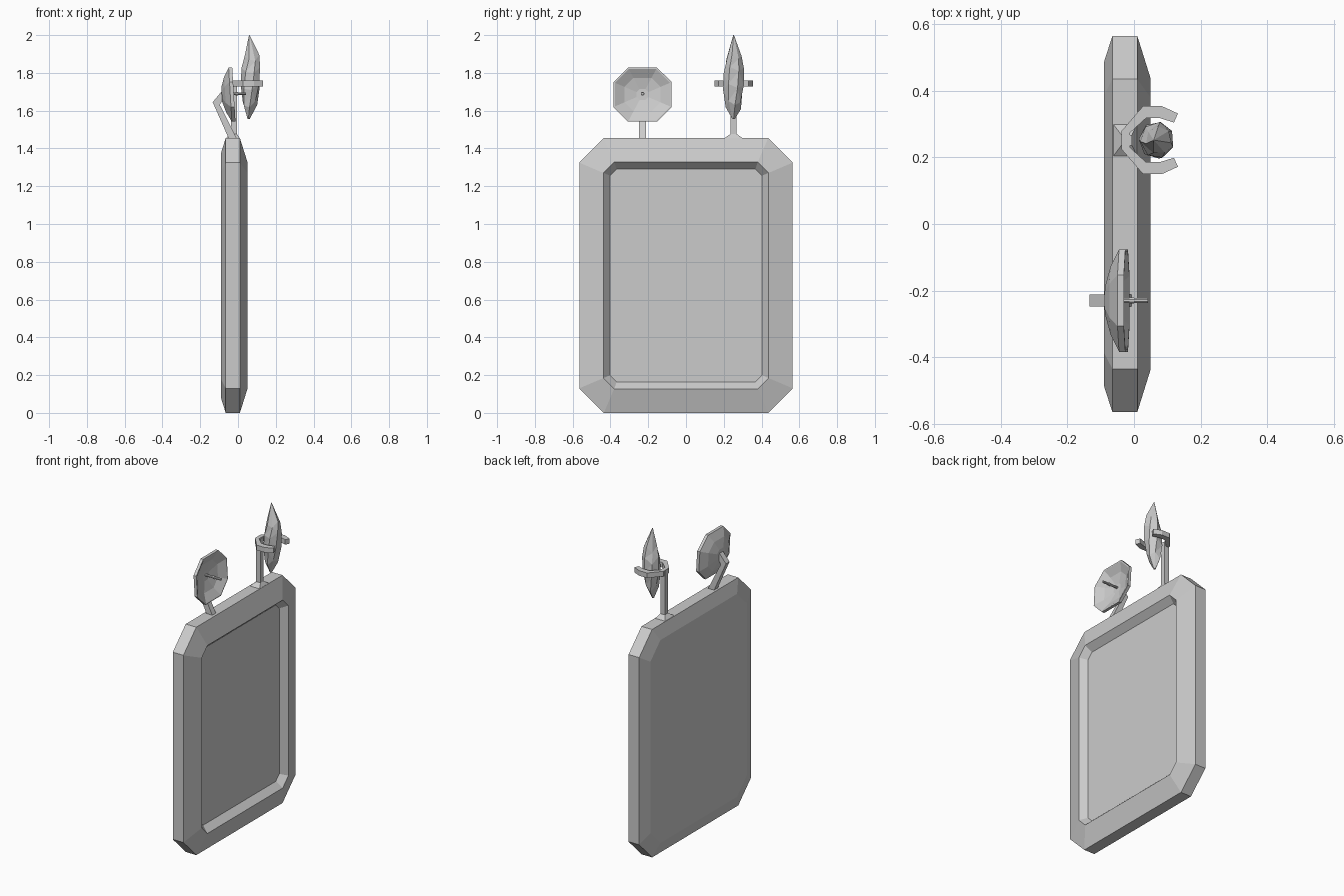
import bpy, bmesh, math
from mathutils import Vector

if "Cube" in bpy.data.objects:
    bpy.data.objects.remove(bpy.data.objects["Cube"])


def loft(name, rings, closed_ends=True):
    """Skin a list of equal-length point loops and cap both ends."""
    bm = bmesh.new()
    loops = [[bm.verts.new(p) for p in r] for r in rings]
    n = len(loops[0])
    for a, b in zip(loops, loops[1:]):
        for i in range(n):
            j = (i + 1) % n
            bm.faces.new((a[i], a[j], b[j], b[i]))
    bm.faces.new(loops[0][::-1])
    bm.faces.new(loops[-1])
    bmesh.ops.remove_doubles(bm, verts=bm.verts, dist=1e-5)
    bmesh.ops.recalc_face_normals(bm, faces=bm.faces)
    me = bpy.data.meshes.new(name)
    bm.to_mesh(me)
    bm.free()
    ob = bpy.data.objects.new(name, me)
    bpy.context.collection.objects.link(ob)
    return ob


def octagon(x, cy, cz, hy, hz, c, lean=0.0):
    """Chamfered rectangle in the YZ plane; lean shifts x with height."""
    pts = [(hy, hz - c), (hy - c, hz), (c - hy, hz), (-hy, hz - c),
           (-hy, c - hz), (c - hy, -hz), (hy - c, -hz), (hy, c - hz)]
    return [(x - lean * z, cy + y, cz + z) for y, z in pts]


def rect(cx, cy, z, hx, hy):
    return [(cx + sx * hx, cy + sy * hy, z)
            for sx, sy in ((-1, -1), (1, -1), (1, 1), (-1, 1))]


# Panel: bevelled slab with recessed +x face
Z = 0.7275
loft("panel", [octagon(x, 0, Z, hy, hz, c) for x, hy, hz, c in (
    (-0.09, 0.487, 0.648, 0.10),
    (-0.065, 0.565, Z, 0.13),
    (0.01, 0.565, Z, 0.13),
    (0.05, 0.437, 0.60, 0.057),
    (0.01, 0.402, 0.563, 0.035))])

# Dish: shallow octagonal bowl, leaning back slightly
DY, DZ = -0.23, 1.685
loft("dish", [octagon(x, DY, DZ, 0.154 * s, 0.143 * s, 0.077 * s, 0.06)
              for x, s in ((-0.086, 0.27), (-0.068, 0.66), (-0.041, 1.0),
                           (-0.022, 1.0), (-0.022, 0.95), (-0.05, 0.62),
                           (-0.066, 0.2))])
loft("dish_feed_pin", [octagon(x, DY, DZ + 0.005, r, r, r * 0.58)
                       for x, r in ((-0.07, 0.007), (0.042, 0.007))])
loft("dish_feed_collar", [octagon(x, DY, DZ + 0.005, r, r, r * 0.58)
                          for x, r in ((-0.014, 0.009), (0.0, 0.009))])

# Dish arm: bent bar, as (x, z) edge pairs
arm = [((-0.048, 1.45), (-0.005, 1.45)),
       ((-0.134, 1.645), (-0.097, 1.632)),
       ((-0.088, 1.70), (-0.07, 1.67))]
loft("dish_arm", [[(a[0], DY - 0.018, a[1]), (b[0], DY - 0.018, b[1]),
                   (b[0], DY + 0.018, b[1]), (a[0], DY + 0.018, a[1])]
                  for a, b in arm])

# Holder post with flared foot
CY = 0.252
loft("holder_post", [rect(-0.027, CY, 1.453, 0.037, 0.05),
                     rect(-0.022, CY, 1.477, 0.016, 0.016),
                     rect(-0.022, CY, 1.757, 0.016, 0.016)])

# Open claw ring: half profile mirrored about the post
half = [((0.132, 0.08), (0.12, 0.053)), ((0.084, 0.102), (0.078, 0.066)),
        ((0.027, 0.102), (0.036, 0.066)), ((-0.037, 0.028), (-0.012, 0.022))]
claw = half + [tuple((x, -y) for x, y in pair) for pair in reversed(half)]
loft("claw_ring", [[(o[0], CY + o[1], 1.728), (i[0], CY + i[1], 1.728),
                    (i[0], CY + i[1], 1.76), (o[0], CY + o[1], 1.76)]
                   for o, i in claw])

# Crystal: irregular faceted shard
rings = []
for x, z, r, turn in ((0.056, 1.555, 0.006, 0), (0.063, 1.63, 0.042, 10),
                      (0.066, 1.72, 0.056, 22), (0.07, 1.81, 0.055, 30),
                      (0.074, 1.875, 0.042, 40), (0.06, 2.0, 0.002, 45)):
    ring = []
    for k in range(7):
        a = math.radians(turn + k * 360 / 7)
        dz = 0.022 * math.sin(k * 2.4) if 0.01 < r else 0
        ring.append((x + r * 0.93 * math.cos(a), CY + r * math.sin(a), z + dz))
    rings.append(ring)
shard = loft("crystal", rings)
bm = bmesh.new()
bm.from_mesh(shard.data)
bmesh.ops.triangulate(bm, faces=bm.faces)
bm.to_mesh(shard.data)
bm.free()
